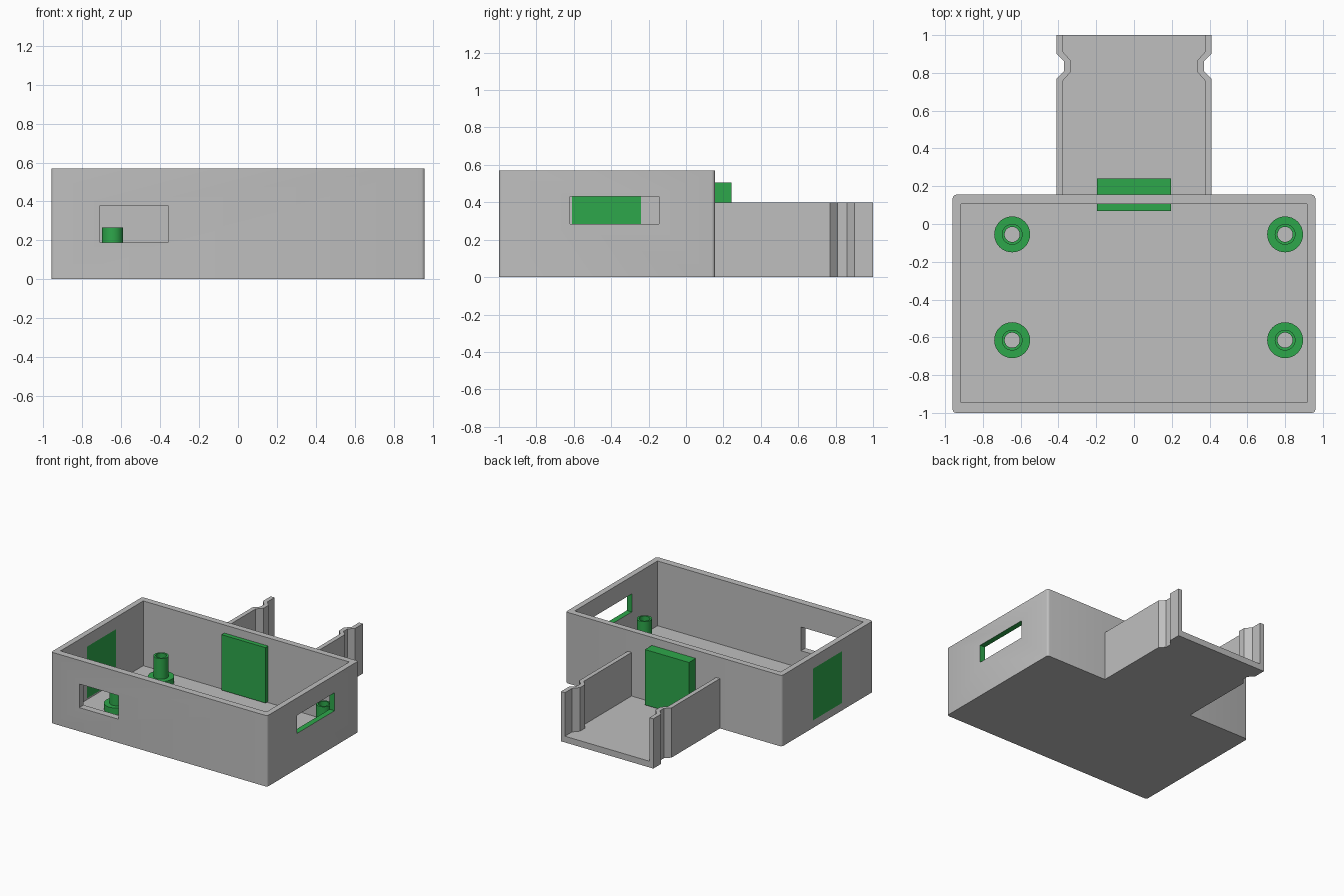
import bpy, bmesh, math

if "Cube" in bpy.data.objects:
    bpy.data.objects.remove(bpy.data.objects["Cube"])


def make_material(name, rgb):
    m = bpy.data.materials.new(name)
    m.diffuse_color = (*rgb, 1)
    m.use_nodes = True
    m.node_tree.nodes["Principled BSDF"].inputs["Base Color"].default_value = m.diffuse_color
    return m


GREY = make_material("light grey", (0.52, 0.52, 0.52))
GREEN = make_material("green", (0.027, 0.39, 0.07))
FLOOR = 0.05


def finish(name, bm, mat):
    bmesh.ops.recalc_face_normals(bm, faces=bm.faces)
    me = bpy.data.meshes.new(name)
    bm.to_mesh(me)
    bm.free()
    ob = bpy.data.objects.new(name, me)
    bpy.context.collection.objects.link(ob)
    me.materials.append(mat)
    return ob


def box(name, x, y, z, mat):
    bm = bmesh.new()
    bmesh.ops.create_cube(bm, size=1)
    for v in bm.verts:
        v.co = [(r[0] + r[1]) / 2 + c * (r[1] - r[0]) for r, c in zip((x, y, z), v.co)]
    return finish(name, bm, mat)


def prism(name, points, z0, z1, mat):
    bm = bmesh.new()
    face = bm.faces.new([bm.verts.new((x, y, z0)) for x, y in points])
    top = bmesh.ops.extrude_face_region(bm, geom=[face])["geom"]
    bmesh.ops.translate(bm, vec=(0, 0, z1 - z0),
                        verts=[g for g in top if isinstance(g, bmesh.types.BMVert)])
    return finish(name, bm, mat)


def cut(target, cutter):
    mod = target.modifiers.new("cut", "BOOLEAN")
    mod.operation = "DIFFERENCE"
    mod.solver = "EXACT"
    mod.object = cutter
    bpy.context.view_layer.objects.active = target
    bpy.ops.object.modifier_apply(modifier=mod.name)
    bpy.data.objects.remove(cutter)


# Open case with rounded upright edges
case = box("case", (-0.96, 0.96), (-1, 0.155), (0, 0.57), GREY)
bm = bmesh.new()
bm.from_mesh(case.data)
upright = [e for e in bm.edges if abs(e.verts[0].co.z - e.verts[1].co.z) > 0.1]
bmesh.ops.bevel(bm, geom=upright, offset=0.018, segments=3, profile=0.5, affect="EDGES")
bm.to_mesh(case.data)
bm.free()
cut(case, box("cavity", (-0.915, 0.915), (-0.945, 0.105), (FLOOR, 0.8), GREY))

# Front and right windows, and the seat for the left plate
cut(case, box("front_opening", (-0.71, -0.36), (-1.1, -0.9), (0.19, 0.38), GREY))
cut(case, box("right_opening", (0.87, 1.1), (-0.62, -0.145), (0.285, 0.43), GREY))
cut(case, box("left_opening", (-1.1, -0.87), (-0.61, -0.24), (0.06, 0.475), GREY))

# Green reveal around the right window
case.data.materials.clear()
case.data.materials.append(GREY)
case.data.materials.append(GREEN)
for p in case.data.polygons:
    c = p.center
    reveal = 0.92 < c.x < 0.955 and -0.63 < c.y < -0.13 and 0.28 < c.z < 0.44
    p.material_index = 1 if reveal and abs(p.normal.x) < 0.1 else 0

# Green plates set through the left and back walls
box("left_plate", (-0.96, -0.915), (-0.61, -0.24), (0.06, 0.475), GREEN)
box("back_plate", (-0.195, 0.195), (0.07, 0.242), (0.06, 0.505), GREEN)

# Rear tray: notched floor and two notched side walls
outer = [(0.41, 0.15), (0.41, 0.77), (0.37, 0.81), (0.37, 0.86), (0.41, 0.90), (0.41, 1)]
inner = [(0.375, 1), (0.375, 0.91), (0.335, 0.865), (0.335, 0.805), (0.375, 0.76), (0.375, 0.15)]
mirrored = [(-x, y) for x, y in reversed(outer)]
prism("tray_floor", outer + mirrored, 0, FLOOR, GREY)
for side, s in (("right", 1), ("left", -1)):
    prism(side + "_tray_wall", [(s * x, y) for x, y in outer + inner], FLOOR, 0.4, GREY)


# Stepped hollow standoffs, lathed from one profile
def standoff(name, cx, cy, n=32):
    profile = [(0.04, FLOOR), (0.095, FLOOR), (0.095, 0.1), (0.055, 0.1), (0.055, 0.265), (0.04, 0.265)]
    bm = bmesh.new()
    rings = []
    for i in range(n):
        a = 2 * math.pi * i / n
        rings.append([bm.verts.new((cx + r * math.cos(a), cy + r * math.sin(a), z)) for r, z in profile])
    for i in range(n):
        a, b = rings[i], rings[(i + 1) % n]
        for j in range(len(profile)):
            k = (j + 1) % len(profile)
            bm.faces.new((a[j], b[j], b[k], a[k]))
    return finish(name, bm, GREEN)


for side, x in (("left", -0.645), ("right", 0.80)):
    for end, y in (("front", -0.615), ("back", -0.055)):
        standoff(f"{end}_{side}_standoff", x, y)

# Smooth shading with sharp edges kept
for ob in bpy.context.collection.objects:
    ob.select_set(True)
bpy.context.view_layer.objects.active = case
bpy.ops.object.shade_smooth_by_angle(angle=math.radians(35))
